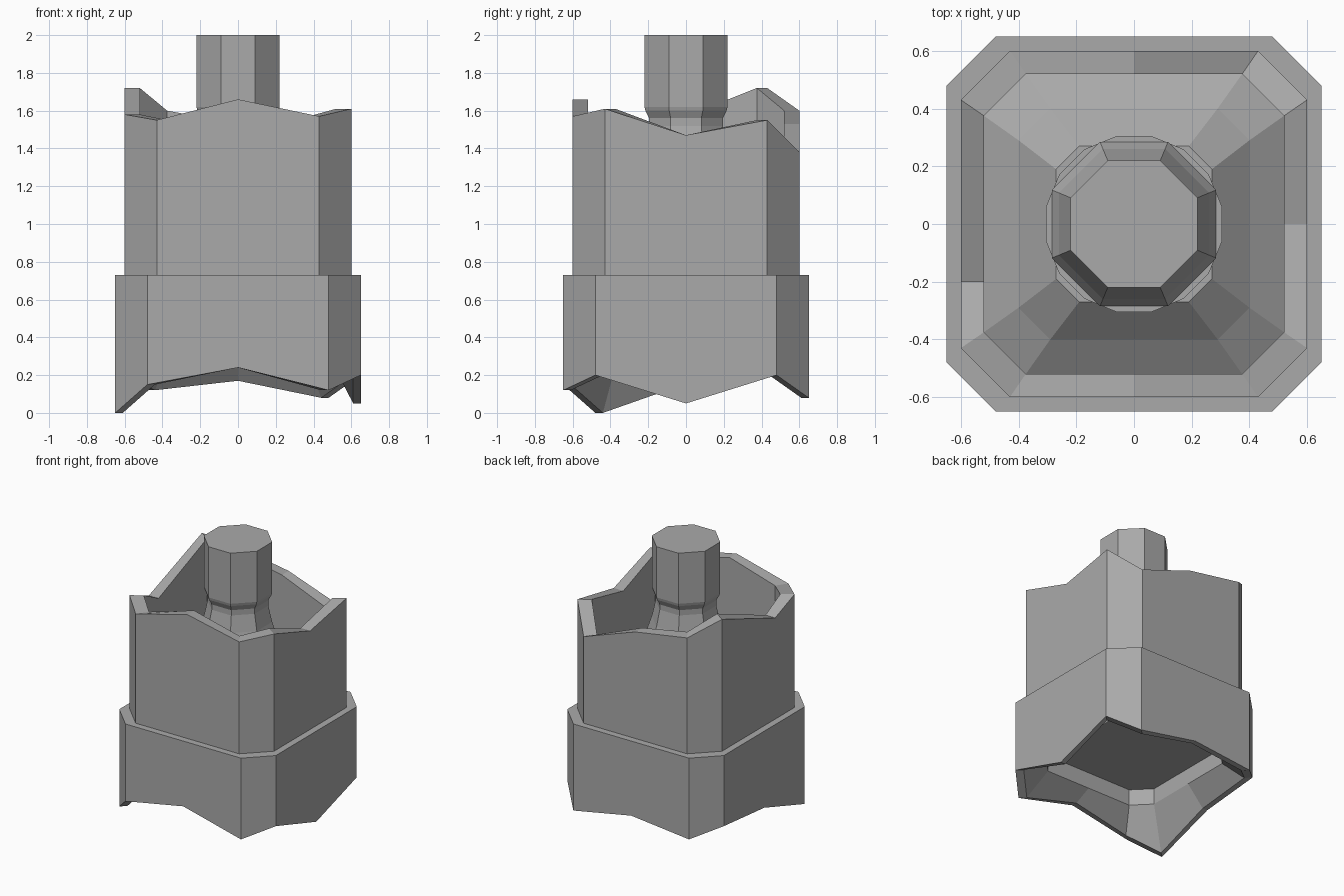
import bpy, bmesh, math

if "Cube" in bpy.data.objects:
    bpy.data.objects.remove(bpy.data.objects["Cube"])

stone = bpy.data.materials.new("plain grey")
GREY = (0.4, 0.4, 0.4, 1)
stone.diffuse_color = GREY
stone.use_nodes = True
stone.node_tree.nodes["Principled BSDF"].inputs["Base Color"].default_value = GREY


def block(half, corner, z, left_mid=0.0):
    """Chamfered square ring from the front left corner, with side midpoints."""
    h, c = half, corner
    xy = [(-c, -h), (0, -h), (c, -h), (h, -c), (h, 0), (h, c),
          (c, h), (0, h), (-c, h), (-h, c), (-h, left_mid), (-h, -c)]
    heights = z if isinstance(z, list) else [z] * len(xy)
    return [(x, y, zz) for (x, y), zz in zip(xy, heights)]


def polygon(sides, apothem, z):
    """Regular ring with a flat side facing the front."""
    r = apothem / math.cos(math.pi / sides)
    angles = [(i + 0.5) * math.tau / sides for i in range(sides)]
    return [(r * math.cos(a), r * math.sin(a), z) for a in angles]


def loft(name, rings):
    """Join successive rings and cap both ends."""
    bm = bmesh.new()
    loops = [[bm.verts.new(p) for p in ring] for ring in rings]
    for lower, upper in zip(loops, loops[1:]):
        n = len(lower)
        for i in range(n):
            j = (i + 1) % n
            bm.faces.new((lower[i], lower[j], upper[j], upper[i]))
    bm.faces.new(loops[0])
    bm.faces.new(loops[-1])
    bmesh.ops.recalc_face_normals(bm, faces=bm.faces)
    mesh = bpy.data.meshes.new(name)
    bm.to_mesh(mesh)
    bm.free()
    mesh.materials.append(stone)
    obj = bpy.data.objects.new(name, mesh)
    bpy.context.collection.objects.link(obj)
    return obj


# Broken edge heights, listed in ring order
bottom_edge = [0.15, 0.24, 0.12, 0.2, 0.05, 0.2, 0.08, 0.17, 0.12, 0.2, 0.155, 0]
top_edge = [1.55, 1.66, 1.57, 1.61, 1.47, 1.55, 1.38, 1.53, 1.6, 1.72, 1.49, 1.58]

# Wide collar with a recessed underside
loft("base_collar", [
    block(0.48, 0.36, 0.42),
    block(0.48, 0.36, 0.30),
    block(0.61, 0.44, bottom_edge),
    block(0.65, 0.48, bottom_edge),
    block(0.65, 0.48, 0.73),
])

# Hollow upper wall with a stepped mound inside
loft("upper_wall", [
    block(0.60, 0.43, 0.73),
    block(0.60, 0.43, top_edge, -0.2),
    block(0.52, 0.375, top_edge, -0.2),
    block(0.52, 0.375, 1.0),
    block(0.40, 0.29, 1.08),
    block(0.27, 0.19, 1.2),
])

# Round plate under the post
loft("post_plate", [polygon(16, 0.305, z) for z in (1.12, 1.22)])

# Eight-sided post with a flared foot and undercut head
profile = [(0.285, 1.22), (0.26, 1.27), (0.22, 1.40), (0.195, 1.52),
           (0.195, 1.56), (0.215, 1.60), (0.22, 1.62), (0.22, 2.0)]
loft("centre_post", [polygon(8, r, z) for r, z in profile])
